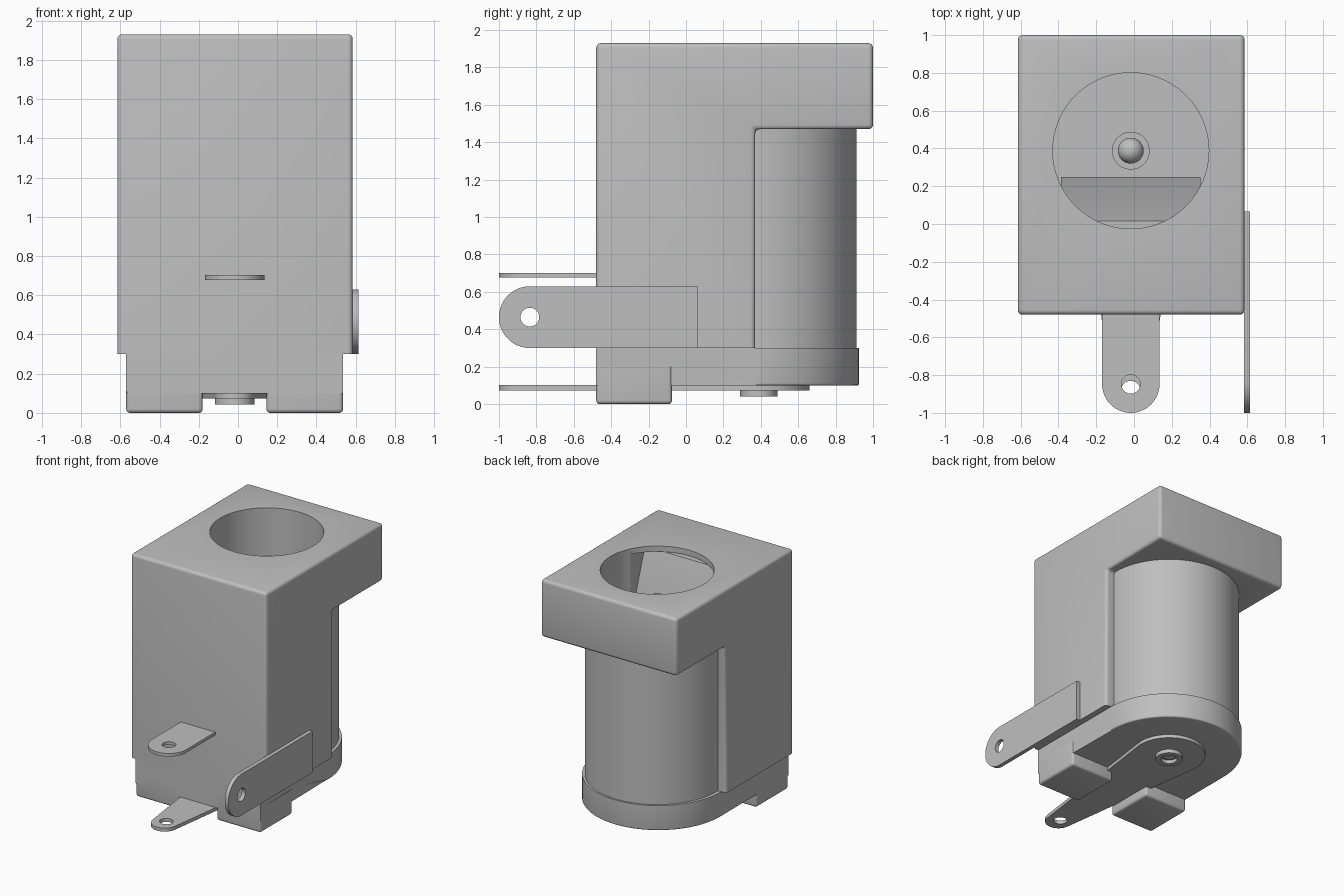
import bpy, bmesh, math
from mathutils import Matrix, Vector

if "Cube" in bpy.data.objects:
    bpy.data.objects.remove(bpy.data.objects["Cube"])

CX, CY = -0.017, 0.388      # axis of the socket
HOLE, FLOOR, TOP = 0.413, 0.30, 1.93

grey = bpy.data.materials.new("light grey")
grey.use_nodes = True
grey.diffuse_color = (0.52, 0.52, 0.52, 1)
grey.node_tree.nodes["Principled BSDF"].inputs["Base Color"].default_value = grey.diffuse_color


def finish(name, bm):
    bmesh.ops.recalc_face_normals(bm, faces=bm.faces)
    mesh = bpy.data.meshes.new(name)
    bm.to_mesh(mesh)
    bm.free()
    mesh.materials.append(grey)
    obj = bpy.data.objects.new(name, mesh)
    bpy.context.collection.objects.link(obj)
    return obj


def prism(name, points, low, high, axis="z", bevel=0, keep=None):
    """Extrude a 2D outline; axis z uses (x, y), axis x uses (y, z)."""
    bm = bmesh.new()
    place = (lambda p, h: (p[0], p[1], h)) if axis == "z" else (lambda p, h: (h, p[0], p[1]))
    face = bm.faces.new([bm.verts.new(place(p, low)) for p in points])
    ext = bmesh.ops.extrude_face_region(bm, geom=[face])
    verts = [g for g in ext["geom"] if isinstance(g, bmesh.types.BMVert)]
    offset = Vector(place((0, 0), high - low))
    bmesh.ops.translate(bm, verts=verts, vec=offset)
    bmesh.ops.recalc_face_normals(bm, faces=bm.faces)
    if bevel:
        edges = [e for e in bm.edges if e.calc_face_angle(0) > 0.3 and (keep is None or keep(e))]
        bmesh.ops.bevel(bm, geom=edges, offset=bevel, segments=4, profile=0.5, affect="EDGES")
    return finish(name, bm)


def box(name, x, y, z, **kw):
    return prism(name, [(x[0], y[0]), (x[1], y[0]), (x[1], y[1]), (x[0], y[1])], *z, **kw)


def arc(x, y, r, start, end, n=24):
    return [(x + r * math.cos(math.radians(start + (end - start) * i / n)),
             y + r * math.sin(math.radians(start + (end - start) * i / n))) for i in range(n + 1)]


def disc(name, x, y, r, low, high, axis="z"):
    return prism(name, arc(x, y, r, 0, 360, 96)[:-1], low, high, axis)


def combine(target, other, operation):
    mod = target.modifiers.new(operation, "BOOLEAN")
    mod.operation, mod.object, mod.solver = operation, other, "EXACT"
    bpy.context.view_layer.objects.active = target
    bpy.ops.object.modifier_apply(modifier=mod.name)
    bpy.data.objects.remove(other)


def lathe(name, profile):
    bm = bmesh.new()
    verts = [bm.verts.new((CX + r, CY, z)) for r, z in profile]
    edges = [bm.edges.new(pair) for pair in zip(verts, verts[1:])]
    bmesh.ops.spin(bm, geom=verts + edges, cent=(CX, CY, 0), axis=(0, 0, 1),
                   angle=math.tau, steps=48)
    bmesh.ops.remove_doubles(bm, verts=bm.verts, dist=0.0005)
    return finish(name, bm)


# Housing: overhanging block joined with the round barrel
outline = [(-0.48, FLOOR), (0.37, FLOOR), (0.37, 1.47), (1.0, 1.47), (1.0, TOP), (-0.48, TOP)]
housing = prism("housing", outline, -0.615, 0.585, "x", 0.025,
                lambda e: any(v.co.z > FLOOR + 0.01 for v in e.verts))
combine(housing, disc("barrel", CX, CY, 0.524, 0.27, 1.6), "UNION")

# Socket bore and the pocket for the spring contact beneath the rim
combine(housing, disc("bore", CX, CY, HOLE, FLOOR + 0.01, 2.1), "DIFFERENCE")
combine(housing, box("pocket", (CX - 0.37, CX + 0.37), (-0.08, 0.25), (FLOOR + 0.01, 1.885)),
        "DIFFERENCE")

# Base with a rounded back
base = prism("base", [(-0.57, -0.48), (0.536, -0.48)] + arc(CX, 0.373, 0.553, 0, 180, 48),
             0.10, FLOOR, bevel=0.012,
             keep=lambda e: all(v.co.z < 0.2 for v in e.verts) and e.verts[0].co.y > -0.4)

# Two feet either side of the terminal channel
for side, x in (("right", (-0.57, -0.18)), ("left", (0.145, 0.536))):
    box(side + "_foot", x, (-0.48, -0.075), (0, 0.2), bevel=0.02,
        keep=lambda e: any(v.co.z < 0.1 for v in e.verts))

# Sloping spring contact inside the pocket
prism("spring_contact", [(-0.07, FLOOR), (0.25, FLOOR), (0.25, 1.2), (0.015, 1.88), (-0.07, 1.88)],
      CX - 0.369, CX + 0.369, "x")

# Centre pin with collar and domed tip
dome = [(0.068 * math.cos(math.radians(a)), 1.672 + 0.068 * math.sin(math.radians(a)))
        for a in range(0, 91, 10)]
lathe("centre_pin", [(0, 0.29), (0.1, 0.29), (0.1, 0.36), (0.068, 0.36)] + dome)

# Rivet under the base, hollow in the middle with a rounded core
lathe("rivet", [(0.1, 0.11), (0.1, 0.042), (0.06, 0.042), (0.06, 0.07), (0.05, 0.07),
                (0.035, 0.055), (0, 0.048)])


def terminal(name, points, hole, low, high, axis="z"):
    plate = prism(name, points, low, high, axis)
    combine(plate, disc("drill", *hole, 0.05, low - 0.1, high + 0.1, axis), "DIFFERENCE")


# Solder terminals
terminal("front_terminal", arc(CX, -0.848, 0.152, 180, 360) + [(CX + 0.152, -0.4), (CX - 0.152, -0.4)],
         (CX, -0.848), 0.677, 0.702)
terminal("bottom_terminal", arc(CX, -0.9, 0.1, 187, 353) + arc(CX, CY, 0.272, -7, 187, 40),
         (CX, -0.88), 0.073, 0.101)
terminal("side_terminal", arc(-0.835, 0.465, 0.165, 90, 270)
         + [(0.065, FLOOR), (0.065, 0.63)], (-0.835, 0.465), 0.583, 0.615, "x")

# Smooth the curved surfaces, keep edges crisp
for obj in bpy.context.scene.objects:
    obj.select_set(obj.type == "MESH" and grey.name in obj.data.materials)
bpy.context.view_layer.objects.active = housing
bpy.ops.object.shade_smooth_by_angle(angle=math.radians(30))
